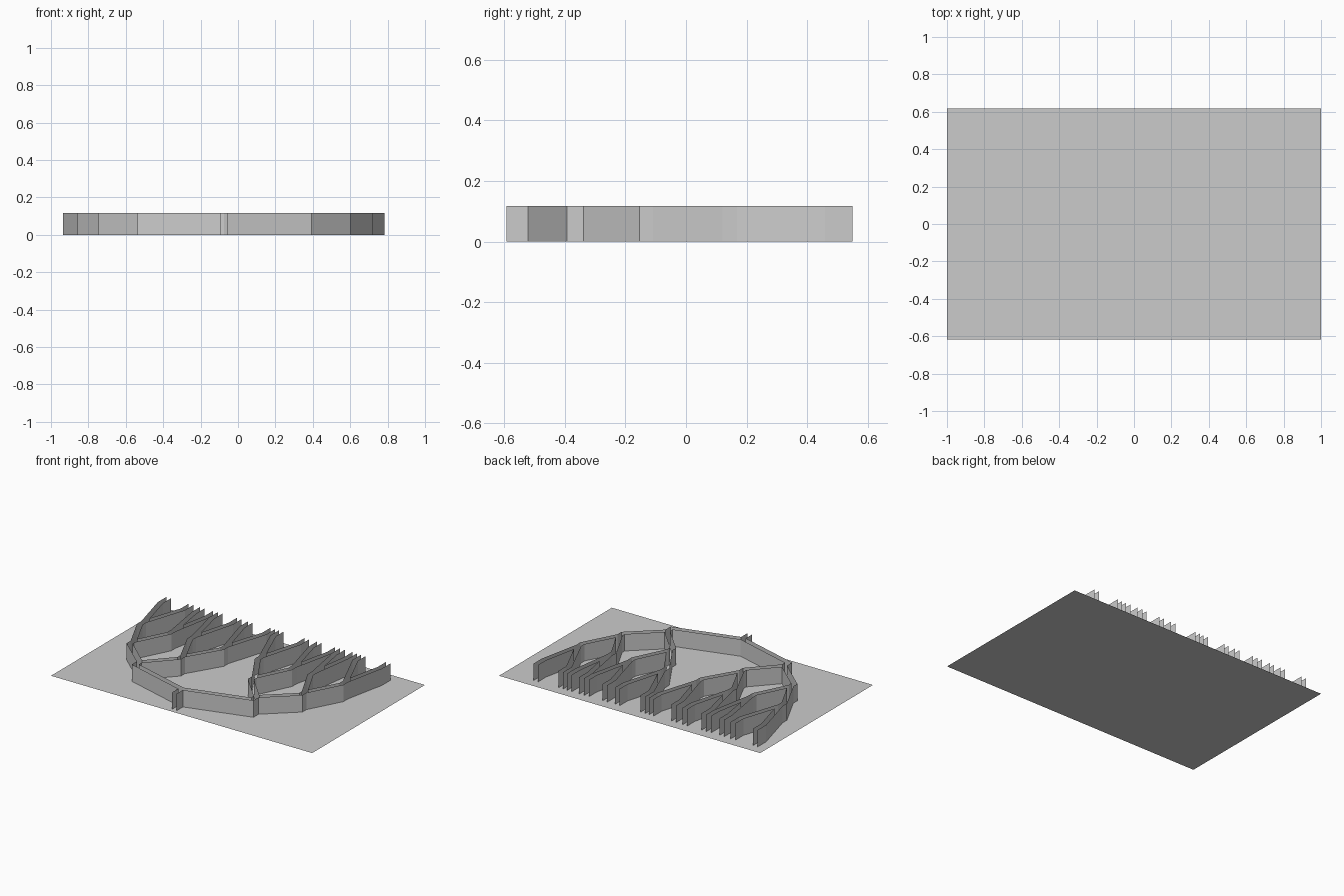
import bpy, bmesh
from math import hypot

if "Cube" in bpy.data.objects:
    bpy.data.objects.remove(bpy.data.objects["Cube"])

H = 0.117     # wall height
W = 0.0175    # half the channel width

def make_object(name, polys):
    bm = bmesh.new()
    for p in polys:
        bm.faces.new([bm.verts.new(v) for v in p])
    bmesh.ops.remove_doubles(bm, verts=bm.verts, dist=0.0001)
    me = bpy.data.meshes.new(name)
    bm.to_mesh(me)
    bm.free()
    ob = bpy.data.objects.new(name, me)
    bpy.context.collection.objects.link(ob)

# base sheet
make_object("base_plate", [[(-1, -.617, 0), (1, -.617, 0), (1, .617, 0), (-1, .617, 0)]])

# channel centre positions per level, and where each vertical stub starts and ends
xs = [
    [-.075],
    [-.52, .376],
    [-.728, -.348, .2, .583],
    [-.84, -.612, -.456, -.21, .062, .313, .466, .705],
    [-.917, -.745, -.658, -.558, -.522, -.377, -.29, -.12,
     -.055, .143, .237, .377, .415, .508, .575, .765],
]
stub_y = [(-.592, -.508), (-.38, -.33), (-.145, -.105), (.125, .17), (.46, .55)]

walls = []
def wall(*pts):
    for (x0, y0), (x1, y1) in zip(pts, pts[1:]):
        walls.append([(x0, y0, 0), (x1, y1, 0), (x1, y1, H), (x0, y0, H)])

def arm_y(level, i, x, up):
    """Height of the arm feeding stub i at x, offset up or down by the half width."""
    px, cx = xs[level - 1][i // 2], xs[level][i]
    py, cy = stub_y[level - 1][1], stub_y[level][0]
    m = (cy - py) / (cx - px)
    return py + m * (x - px) + up * W * hypot(1, m)

for lv, row in enumerate(xs):
    for i, x in enumerate(row):
        last = lv == len(xs) - 1
        for s in (-1, 1):
            # side wall of the stub
            sx = x + s * W
            if lv:
                d = 1 if x > xs[lv - 1][i // 2] else -1
                bottom = arm_y(lv, i, sx, -1 if s == d else 1)
            else:
                bottom = stub_y[0][0]
            child = 2 * i + (s > 0)
            top = stub_y[lv][1] if last else arm_y(lv + 1, child, sx, -1)
            wall((sx, bottom), (sx, top))
            if last:
                continue
            # outer and inner walls of the arm to the next stub
            c = xs[lv + 1][child]
            o, n = c + s * W, c - s * W
            wall((sx, top), (o, arm_y(lv + 1, child, o, -1)))
            # both inner walls meet where the two arm offsets cross
            a, b = 2 * i, 2 * i + 1
            ya, yb = arm_y(lv + 1, a, x, 1), arm_y(lv + 1, b, x, 1)
            ma = arm_y(lv + 1, a, x + 1, 1) - ya
            mb = arm_y(lv + 1, b, x + 1, 1) - yb
            t = (yb - ya) / (ma - mb)
            wall((x + t, ya + ma * t), (n, arm_y(lv + 1, child, n, 1)))

make_object("channel_walls", walls)
